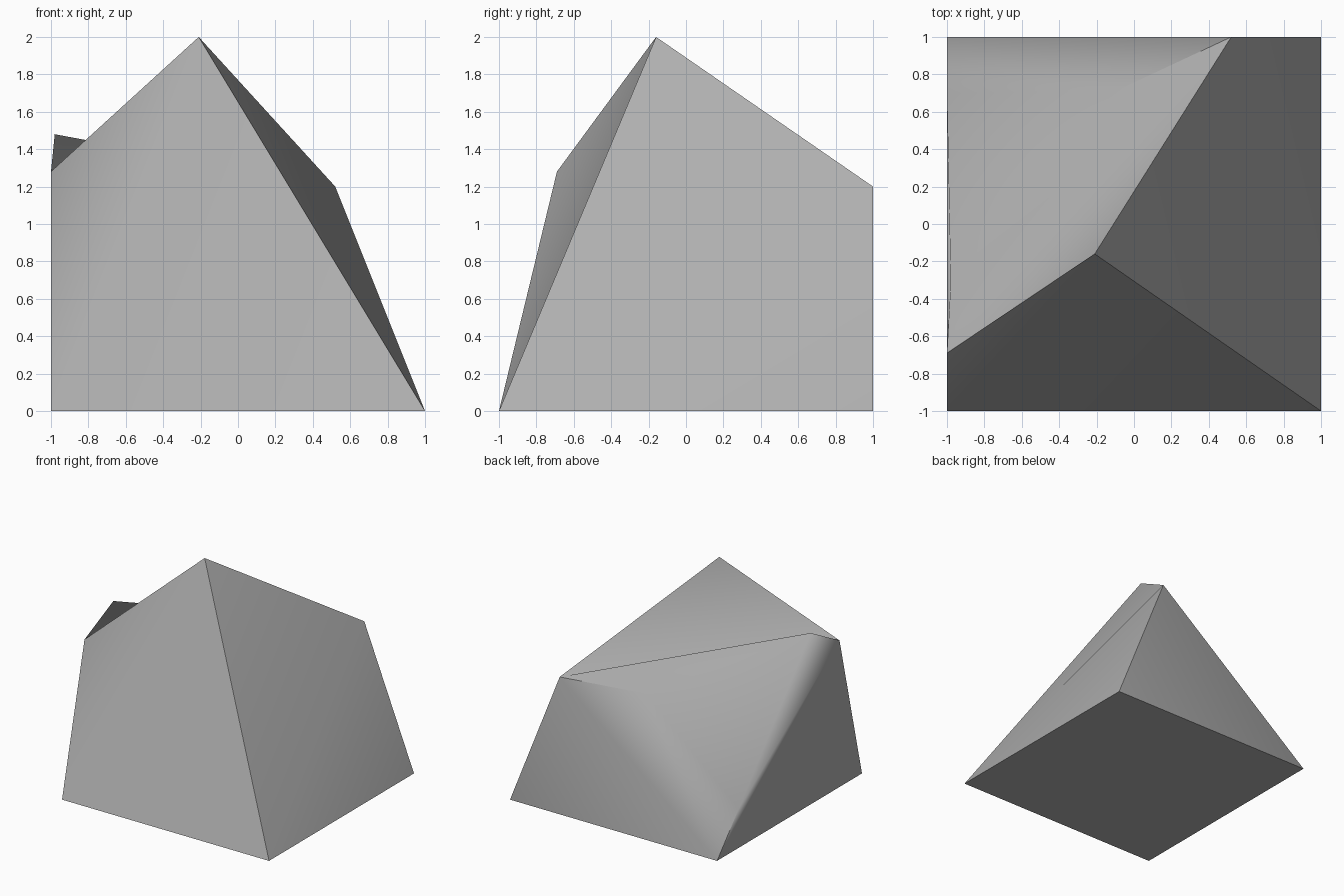
import bpy
import bmesh

# Remove the default cube
cube = bpy.data.objects.get("Cube")
if cube:
    bpy.data.objects.remove(cube, do_unlink=True)

# Single grey stone colour
GREY = (0.43, 0.43, 0.43, 1.0)
stone = bpy.data.materials.new("stone_grey")
stone.use_nodes = True
stone.diffuse_color = GREY
for node in stone.node_tree.nodes:
    if node.type == 'BSDF_PRINCIPLED':
        node.inputs["Base Color"].default_value = GREY

# Corners: A-D square base, P peak, Q back shoulder,
# R and S left shoulder, T and U upper edge of the rear slope
corners = {
    "A": (-1, -1, 0), "B": (1, -1, 0), "C": (1, 1, 0), "D": (-1, 1, 0),
    "P": (-0.21, -0.16, 2), "Q": (0.52, 1, 1.2),
    "R": (-1, -0.69, 1.28), "S": (-0.98, -0.32, 1.48),
    "T": (-0.1, 0.71, 1.11), "U": (-1, 0.7, 0.34),
}

# Facets: base, front, right, back, crown and valley, rear slope, left
facets = "ABCD ABP APR BCQ BQP CDQ PQR RQS SQT DQT DTU SUT RSU DRU ADR".split()
# Hard creases; all other edges blend smoothly
creases = "AB BC CD DA AR PR PB PQ CQ RS DU QT".split()

bm = bmesh.new()
verts = {name: bm.verts.new(co) for name, co in corners.items()}
for facet in facets:
    bm.faces.new([verts[c] for c in facet]).smooth = True
bmesh.ops.recalc_face_normals(bm, faces=bm.faces[:])
for a, b in creases:
    bm.edges.get((verts[a], verts[b])).smooth = False

# Rock object
mesh = bpy.data.meshes.new("rock")
bm.to_mesh(mesh)
bm.free()
mesh.materials.append(stone)
rock = bpy.data.objects.new("rock", mesh)
bpy.context.collection.objects.link(rock)

# Large facets dominate the smooth shading
weighting = rock.modifiers.new("facet_weighting", 'WEIGHTED_NORMAL')
weighting.mode = 'FACE_AREA'
weighting.keep_sharp = True
